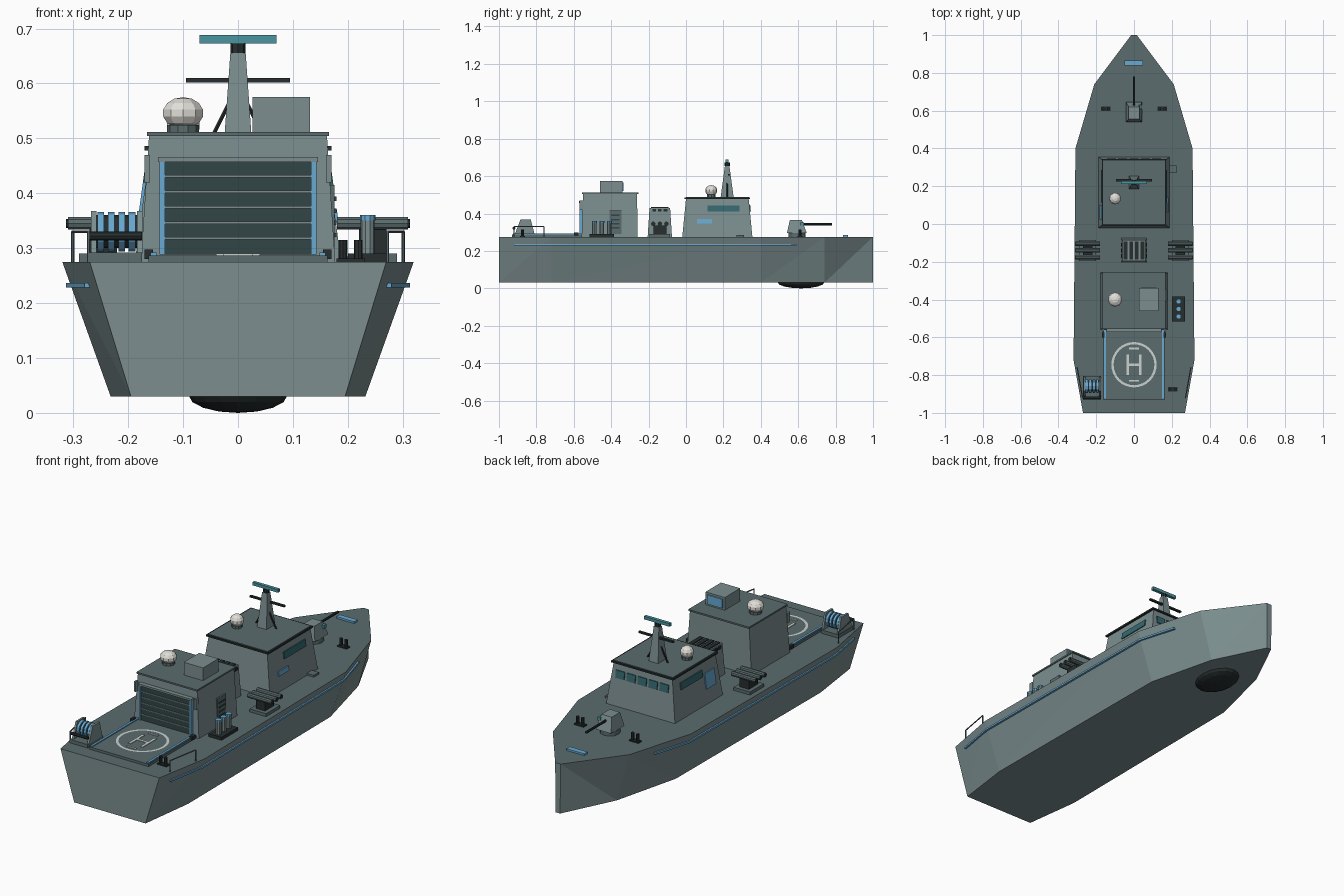
import bpy, bmesh, math
from mathutils import Vector

if "Cube" in bpy.data.objects:
    bpy.data.objects.remove(bpy.data.objects["Cube"])

def material(name, r, g, b):
    m = bpy.data.materials.new(name)
    m.diffuse_color = (r, g, b, 1)
    m.use_nodes = True
    m.node_tree.nodes["Principled BSDF"].inputs["Base Color"].default_value = m.diffuse_color
    return m

HULL = material("hull grey", 0.2, 0.27, 0.275)
DECK = material("deck grey", 0.105, 0.15, 0.155)
DARK = material("dark metal", 0.02, 0.027, 0.028)
DOOR = material("shutter green", 0.032, 0.06, 0.06)
BLUE = material("accent blue", 0.14, 0.4, 0.64)
TEAL = material("radar teal", 0.07, 0.3, 0.35)
GLASS = material("window glass", 0.035, 0.14, 0.16)
WHITE = material("dome white", 0.75, 0.73, 0.68)
PAINT = material("deck marking", 0.6, 0.65, 0.63)

def mesh(name, verts, faces, *mats):
    me = bpy.data.meshes.new(name)
    bm = bmesh.new()
    vs = [bm.verts.new(v) for v in verts]
    for f in faces:
        bm.faces.new([vs[i] for i in f])
    bmesh.ops.recalc_face_normals(bm, faces=bm.faces)
    bm.to_mesh(me)
    bm.free()
    for m in mats:
        me.materials.append(m)
    ob = bpy.data.objects.new(name, me)
    bpy.context.collection.objects.link(ob)
    return ob

CUBE = [(0, 1, 2, 3), (4, 5, 6, 7), (0, 1, 5, 4), (1, 2, 6, 5), (2, 3, 7, 6), (3, 0, 4, 7)]

def block(name, x, y, z, mat, tx=None, ty=None):
    """Box from ranges; tx, ty give a different top rectangle."""
    tx, ty = tx or x, ty or y
    ring = lambda a, b, h: [(a[0], b[0], h), (a[1], b[0], h), (a[1], b[1], h), (a[0], b[1], h)]
    return mesh(name, ring(x, y, z[0]) + ring(tx, ty, z[1]), CUBE, mat)

def rod(name, p, q, r, mat, n=8, r2=None):
    p, q = Vector(p), Vector(q)
    rot = (q - p).to_track_quat('Z', 'Y')
    vs = []
    for c, rr in ((p, r), (q, r if r2 is None else r2)):
        vs += [c + rot @ Vector((rr * math.cos(math.tau * i / n), rr * math.sin(math.tau * i / n), 0)) for i in range(n)]
    fs = [(i, (i + 1) % n, n + (i + 1) % n, n + i) for i in range(n)]
    return mesh(name, vs, fs + [tuple(range(n)), tuple(range(n, 2 * n))], mat)

def ball(name, c, scale, mat, u=10, v=7, half=False):
    bm = bmesh.new()
    bmesh.ops.create_uvsphere(bm, u_segments=u, v_segments=v, radius=1)
    if half:
        bmesh.ops.bisect_plane(bm, geom=bm.verts[:] + bm.edges[:] + bm.faces[:], plane_co=(0, 0, 0),
                               plane_no=(0, 0, 1), clear_outer=True)
    me = bpy.data.meshes.new(name)
    bm.to_mesh(me)
    bm.free()
    me.materials.append(mat)
    ob = bpy.data.objects.new(name, me)
    ob.location, ob.scale = c, scale
    bpy.context.collection.objects.link(ob)

# Hull: stations of y, deck half width, keel half width
ST = [(-1, .27, .195), (-.72, .32, .232), (.4, .31, .225), (.74, .21, .14), (1, .015, .012)]
ZB, ZT = .03, .275
verts, faces = [], []
for y, a, b in ST:
    verts += [(-a, y, ZT), (a, y, ZT), (b, y, ZB), (-b, y, ZB)]
for k in range(0, 4 * len(ST) - 4, 4):
    faces += [(k, k + 1, k + 5, k + 4), (k + 2, k + 3, k + 7, k + 6)]
    for t, b in ((k + 1, k + 2), (k, k + 3)):
        faces += [(t, b, t + 4), (b, b + 4, t + 4)]
faces += [(0, 1, 2, 3), (16, 17, 18, 19)]
hull = mesh("hull", verts, faces, HULL, DECK)
for p in hull.data.polygons:
    p.material_index = int(p.normal.z > .9)
ball("sonar_dome", (0, .615, .032), (.09, .125, .032), DARK, 16, 8, True)

def half_width(y, z):
    t = (z - ZB) / (ZT - ZB)
    for (y0, a0, b0), (y1, a1, b1) in zip(ST, ST[1:]):
        if y0 <= y <= y1:
            s = (y - y0) / (y1 - y0)
            return (b0 + (b1 - b0) * s) * (1 - t) + (a0 + (a1 - a0) * s) * t

# Fender strips and stern railings follow the hull sides
for s in (-1, 1):
    vs, fs, ys = [], [], (-.92, -.72, .4, .59)
    for i, y in enumerate(ys):
        w = half_width(y, .232)
        vs += [(s * (w + d), y, z) for d, z in ((-.006, .228), (.009, .228), (.009, .237), (-.006, .237))]
        if i:
            k = 4 * i
            fs += [(k - 4 + j, k - 4 + (j + 1) % 4, k + (j + 1) % 4, k + j) for j in range(4)]
    mesh("fender_strip", vs, fs + [(0, 1, 2, 3), (12, 13, 14, 15)], BLUE)
    a, b = [Vector((s * (half_width(y, ZT) - .012), y, ZT)) for y in (-.92, -.76)]
    up = Vector((0, 0, .055))
    for p, q in ((a, a + up), (b, b + up), (a + up, b + up)):
        rod("stern_rail", p, q, .003, DECK, 6)

# Bridge with sloped walls
BX, TX, BY, TY, BZ = (-.188, .188), (-.16, .16), (-.02, .355), (0, .335), (.275, .48)
block("bridge", BX, BY, BZ, HULL, TX, TY)
block("bridge_roof_lip", (-.17, .17), (-.008, .343), (.478, .486), DARK)
block("bridge_roof", (-.163, .163), (-.001, .336), (.486, .489), DECK)

def wall(z, lo, hi):
    return lo + (hi - lo) * (z - BZ[0]) / (BZ[1] - BZ[0])

def side_panel(name, s, y, z, mat):
    vs = []
    for d in (-.003, .005):
        vs += [(s * (wall(h, BX[1], TX[1]) + d), yy, h) for yy, h in ((y[0], z[0]), (y[1], z[0]), (y[1], z[1]), (y[0], z[1]))]
    mesh(name, vs, CUBE, mat)

def bow_panel(name, x, z, mat):
    vs = []
    for d in (-.003, .005):
        vs += [(xx, wall(h, BY[1], TY[1]) + d, h) for xx, h in ((x[0], z[0]), (x[1], z[0]), (x[1], z[1]), (x[0], z[1]))]
    mesh(name, vs, CUBE, mat)

for s in (-1, 1):
    side_panel("side_window", s, (.115, .285), (.41, .443), GLASS)
side_panel("starboard_panel", 1, (.06, .14), (.347, .37), BLUE)
side_panel("port_door", -1, (.025, .1), (.345, .42), BLUE)
for i in range(5):
    c = (i - 2) * .06
    bow_panel("front_window", (c - .024, c + .024), (.41, .447), GLASS)
block("side_step", (.18, .225), (.27, .31), (.275, .285), DECK)

# Mast, yard, struts and radar
block("mast", (-.026, .026), (.185, .255), (.485, .655), HULL, (-.014, .014), (.208, .232))
rod("radar_bearing", (0, .22, .655), (0, .22, .673), .014, DARK)
block("radar_bar", (-.07, .07), (.212, .228), (.673, .688), TEAL)
block("mast_yard", (-.095, .095), (.225, .237), (.602, .61), DARK)
for s in (-1, 1):
    rod("mast_strut", (s * .055, .22, .487), (s * .016, .22, .565), .004, DARK, 6)

# Hangar with roller door
block("hangar", (-.177, .177), (-.558, -.258), (.275, .505), HULL, (-.162, .162), (-.55, -.262))
block("hangar_roof", (-.166, .166), (-.556, -.255), (.504, .512), DECK)
block("hangar_shutter", (-.134, .134), (-.566, -.55), (.288, .457), DOOR)
for i in range(5):
    z = .318 + .0282 * i
    block("shutter_slat", (-.134, .134), (-.569, -.56), (z - .002, z + .002), HULL)
block("door_lintel", (-.146, .146), (-.572, -.545), (.457, .466), HULL)
for s in (-1, 1):
    block("door_jamb", sorted((s * .133, s * .143)), (-.57, -.55), (.288, .457), BLUE)
    block("wall_lamp", sorted((s * .16, s * .17)), (-.57, -.55), (.42, .47), HULL)
block("hangar_side_door", (.165, .176), (-.41, -.345), (.285, .415), DECK)
for i in range(4):
    block("side_door_louvre", (.17, .179), (-.4, -.355), (.32 + .022 * i, .328 + .022 * i), DOOR)
block("roof_unit", (.026, .131), (-.46, -.34), (.51, .575), HULL)
block("roof_unit_panel", (.037, .12), (-.343, -.335), (.52, .565), BLUE)
for y, z, r in ((-.4, .512, .039), (.135, .489, .032)):
    rod("radome_base", (-.1, y, z), (-.1, y, z + .012), r * .75, DECK, 10)
    ball("radome", (-.1, y, z + .034), (r, r, .029), WHITE)

# Helicopter pad and markings
block("landing_pad", (-.163, .163), (-.93, -.555), (.27, .287), DECK)
N, vs, PC = 32, [], -.745
for r in (.108, .12):
    vs += [(r * math.cos(math.tau * i / N), PC + r * math.sin(math.tau * i / N), .289) for i in range(N)]
mesh("pad_circle", vs, [(i, (i + 1) % N, N + (i + 1) % N, N + i) for i in range(N)], PAINT)
for s in (-1, 1):
    block("pad_letter_side", sorted((s * .026, s * .04)), (PC - .055, PC + .055), (.286, .29), PAINT)
    y = PC + s * .085
    block("pad_dash", (-.026, .026), (y - .005, y + .005), (.286, .29), PAINT)
    block("pad_edge_strip", sorted((s * .148, s * .159)), (-.925, -.56), (.286, .292), BLUE)
    block("pad_edge_lamp", sorted((s * .155, s * .17)), (-.6, -.575), (.28, .298), DARK)
block("pad_letter_bar", (-.03, .03), (PC - .007, PC + .007), (.286, .29), PAINT)

# Exhaust stack with slotted top
block("exhaust_stack", (-.07, .07), (-.205, -.075), (.275, .43), HULL, (-.062, .062), (-.195, -.085))
for i in range(4):
    x = -.045 + .03 * i
    block("stack_slot", (x - .01, x + .01), (-.187, -.093), (.428, .435), DARK)
for i in range(3):
    y = -.17 + .03 * i
    for s in (-1, 1):
        block("stack_vent", sorted((s * .055, s * .069)), (y - .01, y + .01), (.41, .424), DARK)

# Side tube launchers
for s in (-1, 1):
    block("launcher_base", sorted((s * .2, s * .29)), (-.195, -.085), (.274, .29), DECK)
    block("launcher_mount", sorted((s * .22, s * .27)), (-.175, -.105), (.29, .335), DARK)
    for y in (-.175, -.14, -.105):
        rod("launcher_tube", (s * .18, y, .345), (s * .31, y, .345), .012, DECK, 10)
        rod("tube_cap", (s * .308, y, .345), (s * .313, y, .345), .009, DARK, 10)

# Bow gun
rod("gun_ring", (0, .593, .274), (0, .593, .297), .046, DECK, 12)
block("gun_turret", (-.042, .042), (.54, .645), (.297, .365), HULL, (-.028, .028), (.555, .62))
rod("gun_barrel", (0, .62, .343), (0, .78, .343), .006, DARK)
block("gun_sight", (.025, .042), (.61, .63), (.335, .352), TEAL)

# Stern winch
block("winch_base", (-.27, -.175), (-.925, -.805), (.274, .292), DECK)
for x in (-.268, -.184):
    block("winch_cheek", (x, x + .01), (-.915, -.81), (.29, .368), HULL, ty=(-.885, -.83))
rod("winch_drum", (-.26, -.858, .33), (-.182, -.858, .33), .03, DARK, 12)
for i in range(4):
    x = -.25 + .019 * i
    rod("winch_cable", (x - .006, -.858, .33), (x + .006, -.858, .33), .036, BLUE, 12)
rod("winch_bar", (-.27, -.92, .322), (-.175, -.92, .322), .008, DARK)

# Canister rack
block("canister_rack", (.2, .27), (-.515, -.385), (.274, .29), DARK)
for y in (-.49, -.45, -.41):
    rod("canister", (.236, y, .29), (.236, y, .35), .013, HULL, 10)
    rod("canister_cap", (.236, y, .35), (.236, y, .36), .014, BLUE, 10)

# Bollards and bow chock
for x, y in ((-.15, .61), (.15, .61), (.205, -.875)):
    block("bollard_plate", (x - .026, x + .026), (y - .013, y + .013), (.274, .281), DARK)
    for d in (-.014, .014):
        rod("bollard", (x + d, y, .28), (x + d, y, .315), .008, DARK)
block("bow_chock", (-.05, .047), (.84, .866), (.274, .284), BLUE)
